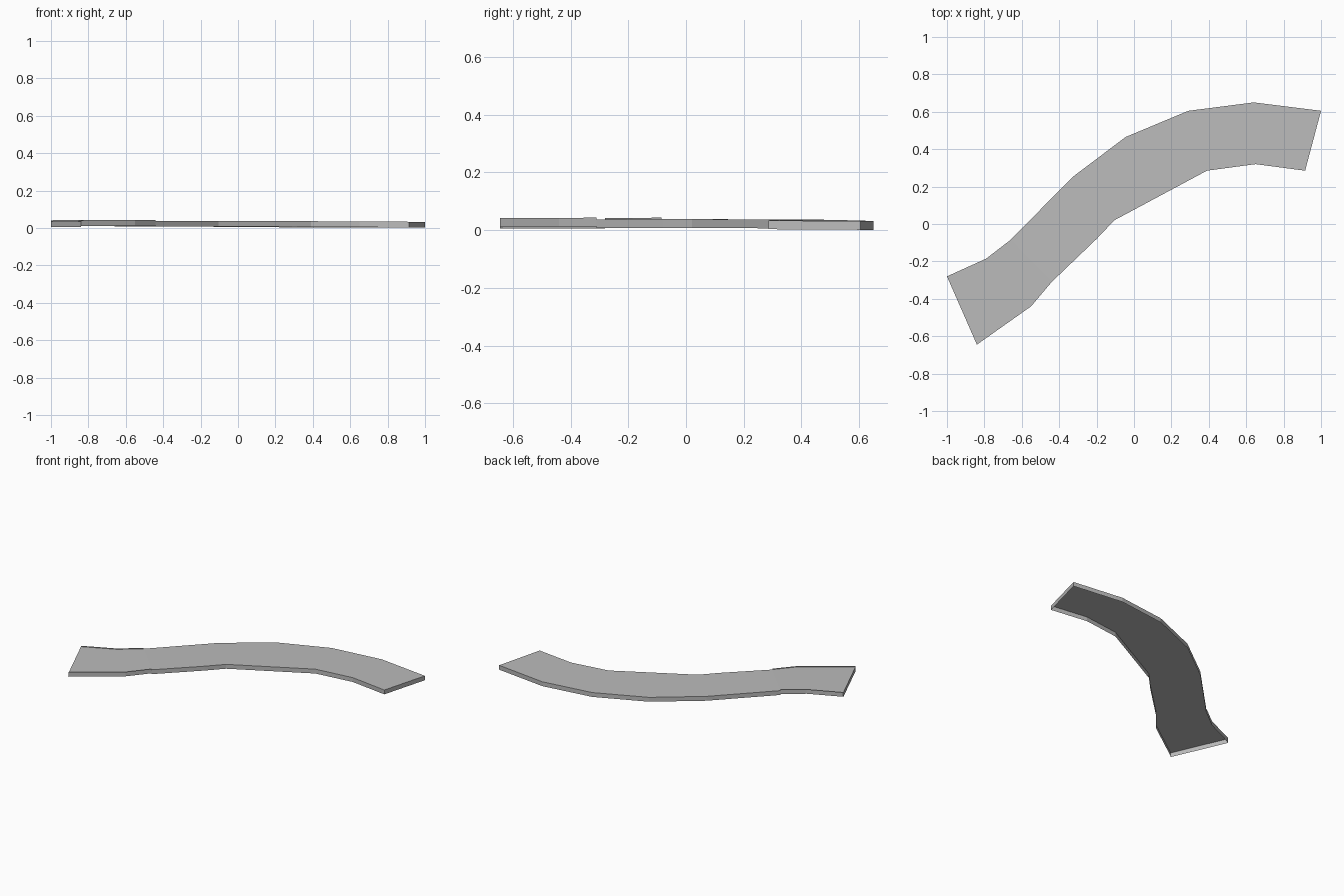
import bpy, bmesh

if "Cube" in bpy.data.objects:
    bpy.data.objects.remove(bpy.data.objects["Cube"])

# Stations along the path: back edge x, y, front edge x, y, deck height back, front
STATIONS = [
    (-1.00, -0.28, -0.84, -0.645, 0.035, 0.035),
    (-0.79, -0.185, -0.55, -0.44, 0.036, 0.036),
    (-0.66, -0.085, -0.44, -0.31, 0.037, 0.037),
    (-0.33, 0.25, -0.20, -0.08, 0.037, 0.038),
    (-0.045, 0.465, -0.105, 0.02, 0.036, 0.038),
    (0.29, 0.605, 0.39, 0.285, 0.033, 0.036),
    (0.64, 0.65, 0.65, 0.32, 0.031, 0.034),
    (1.00, 0.605, 0.915, 0.285, 0.031, 0.033),
]
BACK = [(s[0], s[1], s[4]) for s in STATIONS]
FRONT = [(s[2], s[3], s[5]) for s in STATIONS]
DEPTH = 0.03

grey = bpy.data.materials.new("concrete grey")
grey.diffuse_color = (0.50, 0.50, 0.50, 1)
grey.use_nodes = True
grey.node_tree.nodes["Principled BSDF"].inputs["Base Color"].default_value = grey.diffuse_color


def strip(name, upper, lower):
    """Ribbon of flat quads between two matching lines of points."""
    bm = bmesh.new()
    a = [bm.verts.new(p) for p in upper]
    b = [bm.verts.new(p) for p in lower]
    for i in range(len(a) - 1):
        bm.faces.new((a[i], b[i], b[i + 1], a[i + 1]))
    mesh = bpy.data.meshes.new(name)
    bm.to_mesh(mesh)
    bm.free()
    mesh.materials.append(grey)
    obj = bpy.data.objects.new(name, mesh)
    bpy.context.collection.objects.link(obj)


def skirt(name, line, lift=0.0):
    """Vertical wall hanging from a line, optionally raised as a kerb."""
    strip(name, [(x, y, z + lift) for x, y, z in line],
          [(x, y, z + lift - DEPTH) for x, y, z in line])


# Curved deck, open underneath
strip("deck", BACK, FRONT)

# Raised kerb walls beside the short first section
skirt("front_kerb", FRONT[:3], 0.006)
skirt("back_kerb", BACK[2::-1], 0.006)

# Side walls of the long curved section
skirt("front_wall", FRONT[2:])
skirt("back_wall", BACK[:1:-1])

# End walls
skirt("left_end_wall", [BACK[0], FRONT[0]])
skirt("right_end_wall", [FRONT[-1], BACK[-1]])
